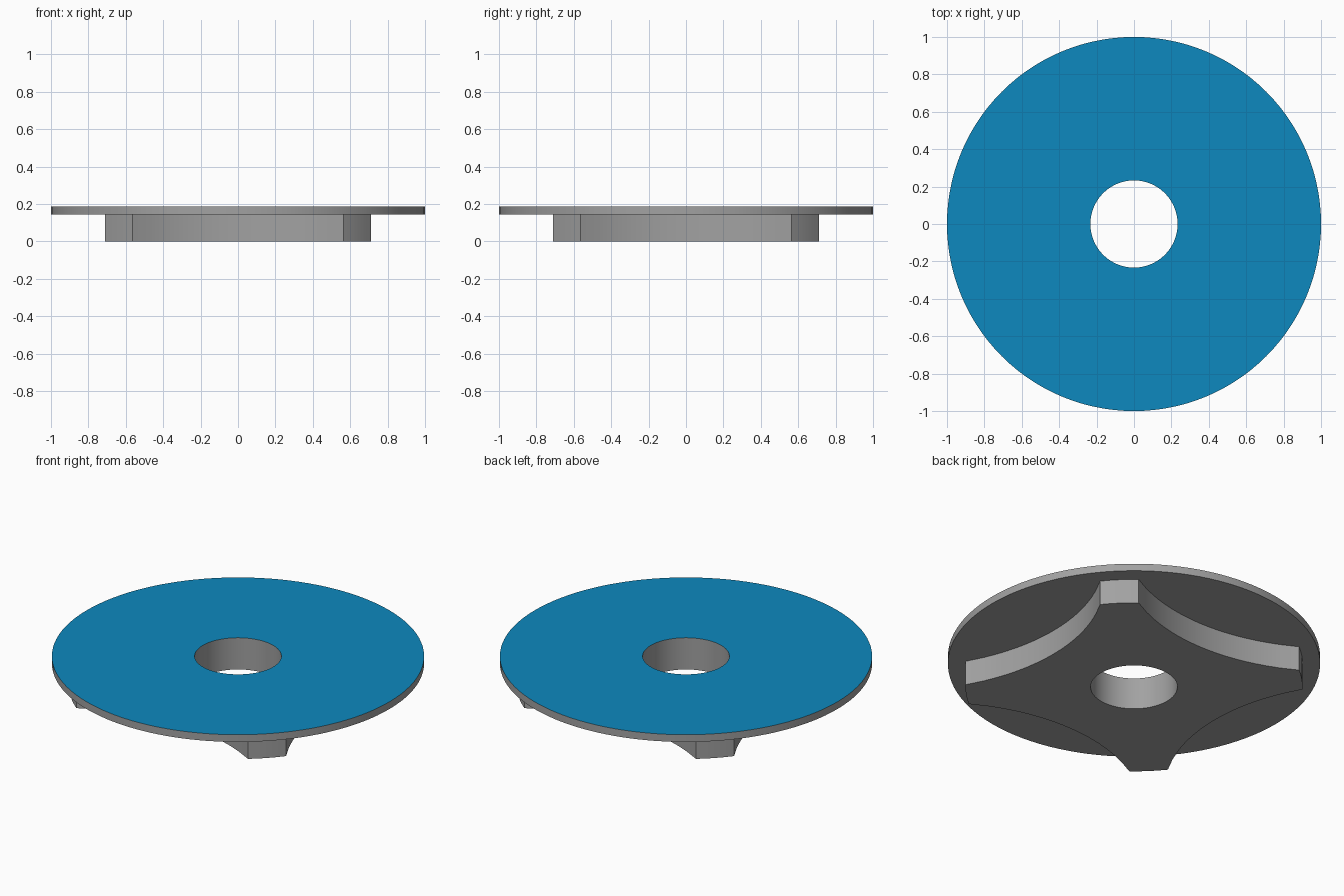
import bpy, bmesh, math

if "Cube" in bpy.data.objects:
    bpy.data.objects.remove(bpy.data.objects["Cube"])

HOLE_R, DISC_R, TIP_R = 0.233, 1.0, 0.906
Z_STEP, Z_TOP = 0.145, 0.188
CORNER = math.atan2(0.563, 0.71)      # half-angle of each concave side
TIP_HALF = math.pi / 4 - CORNER       # half-angle of each arm tip
SAG = 0.15                            # depth of the concave sides
HALF = TIP_R * math.sin(CORNER)
ARC_R = (HALF ** 2 + SAG ** 2) / (2 * SAG)
ARC_D = TIP_R * math.cos(CORNER) - SAG + ARC_R


def material(name, color):
    m = bpy.data.materials.new(name)
    m.diffuse_color = (*color, 1)
    m.use_nodes = True
    m.node_tree.nodes["Principled BSDF"].inputs["Base Color"].default_value = m.diffuse_color
    return m


# Angles around the part: per quadrant one concave side, then one arm tip
directions = []                       # (angle, radius of the four-armed foot)
for q in range(4):
    base = q * math.pi / 2
    for i in range(24):
        phi = CORNER * (i / 12 - 1)
        r = ARC_D * math.cos(phi) - math.sqrt(ARC_R ** 2 - (ARC_D * math.sin(phi)) ** 2)
        directions.append((base + phi, r))
    for i in range(4):
        directions.append((base + CORNER + TIP_HALF * i / 2, TIP_R))

bm = bmesh.new()


def ring(z, radius=None):
    return [bm.verts.new(((radius or r) * math.cos(a), (radius or r) * math.sin(a), z))
            for a, r in directions]


# Closed section: hole, foot underside, foot wall, disc underside, rim, top face
rings = [ring(0, HOLE_R), ring(0), ring(Z_STEP), ring(Z_STEP, DISC_R),
         ring(Z_TOP, DISC_R), ring(Z_TOP, HOLE_R)]
n = len(directions)
for k, lower in enumerate(rings):
    upper = rings[(k + 1) % len(rings)]
    for i in range(n):
        j = (i + 1) % n
        face = bm.faces.new((lower[i], lower[j], upper[j], upper[i]))
        face.material_index = 1 if k == 4 else 0   # blue top face
bmesh.ops.recalc_face_normals(bm, faces=bm.faces)

mesh = bpy.data.meshes.new("disc_with_four_armed_foot")
bm.to_mesh(mesh)
bm.free()
mesh.materials.append(material("grey", (0.36, 0.36, 0.36)))
mesh.materials.append(material("blue", (0.004, 0.25, 0.52)))
obj = bpy.data.objects.new("disc_with_four_armed_foot", mesh)
bpy.context.collection.objects.link(obj)
bpy.context.view_layer.objects.active = obj
obj.select_set(True)
bpy.ops.object.shade_smooth_by_angle(angle=math.radians(25))
